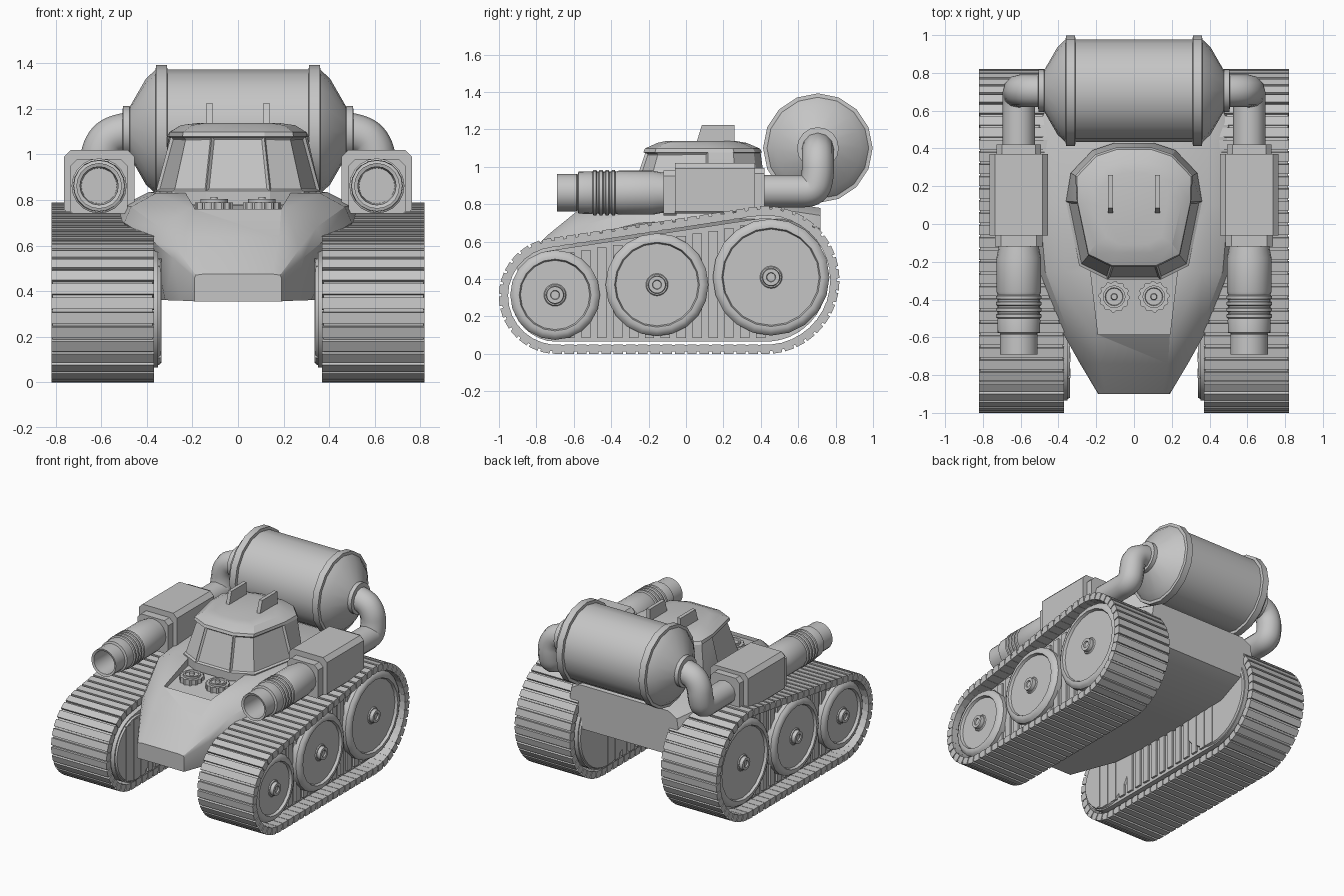
import bpy, bmesh, math
from mathutils import Vector as V

cube = bpy.data.objects.get("Cube")
if cube:
    bpy.data.objects.remove(cube, do_unlink=True)

GREY = (0.56, 0.56, 0.56, 1)
metal = bpy.data.materials.new("plain grey metal")
metal.use_nodes = True
metal.diffuse_color = GREY
for node in metal.node_tree.nodes:
    if node.type == 'BSDF_PRINCIPLED':
        node.inputs["Base Color"].default_value = GREY


def finish(name, bm, mirror=False, smooth=30):
    bmesh.ops.recalc_face_normals(bm, faces=bm.faces)
    mesh = bpy.data.meshes.new(name)
    bm.to_mesh(mesh)
    bm.free()
    ob = bpy.data.objects.new(name, mesh)
    bpy.context.collection.objects.link(ob)
    mesh.materials.append(metal)
    if mirror:
        ob.modifiers.new("mirror", 'MIRROR').use_mirror_merge = False
    bpy.ops.object.select_all(action='DESELECT')
    ob.select_set(True)
    bpy.context.view_layer.objects.active = ob
    if smooth:
        bpy.ops.object.shade_smooth_by_angle(angle=math.radians(smooth))
    return ob


def loft_into(bm, rings):
    rows = [[bm.verts.new(p) for p in ring] for ring in rings]
    n = len(rows[0])
    for a, b in zip(rows, rows[1:]):
        for i in range(n):
            j = (i + 1) % n
            bm.faces.new((a[i], a[j], b[j], b[i]))
    bm.faces.new(rows[0])
    bm.faces.new(rows[-1])


def loft(name, *parts, **options):
    bm = bmesh.new()
    for rings in parts:
        loft_into(bm, rings)
    return finish(name, bm, **options)


def turned(profile, center, axis, n):
    """Rings around an axis; the profile holds (position on axis, radius)."""
    k = "xyz".index(axis)
    rings = []
    for t, r in profile:
        ring = []
        for i in range(n):
            a = math.tau * i / n
            p = V(center)
            p[k] = t
            p[(k + 1) % 3] += r * math.cos(a)
            p[(k + 2) % 3] += r * math.sin(a)
            ring.append(p)
        rings.append(ring)
    return rings


def box(x0, x1, y0, y1, z0, z1):
    return [[(x, y0, z0), (x, y1, z0), (x, y1, z1), (x, y0, z1)] for x in (x0, x1)]


# Track outline: two circles joined by tangents
FRONT, R1 = V((-0.69, 0.31)), 0.31
REAR, R2 = V((0.425, 0.395)), 0.395


def outline(offset, count):
    d = REAR - FRONT
    a, phi = math.atan2(d.y, d.x), math.acos((R1 - R2) / d.length)
    dense = []
    for c, r, start, end in ((REAR, R2, a - phi, a + phi),
                             (FRONT, R1, a + phi, a - phi + math.tau)):
        for i in range(41):
            t = start + (end - start) * i / 40
            dense.append(c + (r - offset) * V((math.cos(t), math.sin(t))))
    dense.append(dense[0])
    lengths = [(q - p).length for p, q in zip(dense, dense[1:])]
    step, points, k, done = sum(lengths) / count, [], 0, 0
    for i in range(count):
        while done + lengths[k] < i * step:
            done += lengths[k]
            k += 1
        points.append(dense[k].lerp(dense[k + 1], (i * step - done) / lengths[k]))
    return points


def side_ring(x, points):
    return [(x, p.x, p.y) for p in points]


# Track belt (closed band) and pads
bm = bmesh.new()
N = 144
outer, inner = outline(0.014, N), outline(0.048, N)
loops = [[bm.verts.new(p) for p in side_ring(x, pts)]
         for x, pts in ((0.375, outer), (0.815, outer), (0.815, inner), (0.375, inner))]
for a, b in zip(loops, loops[1:] + loops[:1]):
    for i in range(N):
        j = (i + 1) % N
        bm.faces.new((a[i], a[j], b[j], b[i]))
finish("track_belt", bm, mirror=True)

path = outline(0, 68)
pads = []
for i, p in enumerate(path):
    t = (path[(i + 1) % len(path)] - path[i - 1]).normalized()
    inward = V((-t.y, t.x))
    corners = [p + t * s * 0.025 + inward * h for s, h in ((-1, 0), (1, 0), (1, .05), (-1, .05))]
    pads.append([side_ring(x, corners) for x in (0.37, 0.82)])
loft("track_pads", *pads, mirror=True, smooth=0)

# Ribbed core between the tracks' runs
core = outline(0.065, 90)
loft("track_core", [side_ring(x, core) for x in (0.352, 0.73)], mirror=True)
ribs = []
for i in range(15):
    y = -0.79 + i * 0.085
    near = [p.y for p in core if abs(p.x - y) < 0.04]
    ribs.append(box(0.337, 0.745, y - 0.025, y + 0.025, min(near) + 0.02, max(near) - 0.03))
loft("core_ribs", *ribs, mirror=True, smooth=0)

# Road wheels, and plain discs on the inner side
for name, y, z, r in (("front", -0.70, 0.315, 0.24), ("middle", -0.155, 0.37, 0.275),
                      ("rear", 0.455, 0.41, 0.312)):
    profile = [(0.7, r), (0.772, r), (0.788, r - 0.012), (0.797, r - 0.03), (0.797, r - 0.048),
               (0.778, r - 0.055), (0.778, 0.06), (0.785, 0.055), (0.785, 0.048),
               (0.81, 0.045), (0.81, 0.025), (0.8, 0.022)]
    loft(name + "_wheel", turned(profile, (0, y, z), 'x', 20), mirror=True)
for name, c, r in (("front", FRONT, R1), ("rear", REAR, R2)):
    disc = turned([(0.34, r - 0.08), (0.37, r - 0.065)], (0, c.x, c.y), 'x', 32)
    loft(name + "_inner_disc", disc, mirror=True)

# Hull: sections of y, then half points from bottom to deck
sections = [
    (-0.90, (0.19, 0.355), (0.19, 0.46), (0.185, 0.47), (0.15, 0.475)),
    (-0.74, (0.255, 0.358), (0.285, 0.545), (0.27, 0.585), (0.18, 0.635)),
    (-0.58, (0.32, 0.36), (0.375, 0.62), (0.345, 0.68), (0.21, 0.765)),
    (-0.25, (0.35, 0.36), (0.50, 0.70), (0.47, 0.77), (0.36, 0.83)),
    (0.10, (0.36, 0.36), (0.53, 0.72), (0.50, 0.78), (0.39, 0.835)),
    (0.52, (0.36, 0.37), (0.53, 0.72), (0.50, 0.77), (0.39, 0.81)),
    (0.72, (0.34, 0.46), (0.44, 0.67), (0.43, 0.74), (0.36, 0.78)),
]
hull = loft("hull", [[(x, y, z) for x, z in half] + [(-x, y, z) for x, z in reversed(half)]
                     for y, *half in sections], smooth=30)

# Recessed engine bay in the front deck
bay = [(-0.19, -0.585, 0.735), (0.19, -0.585, 0.735), (0.23, -0.25, 0.775), (-0.23, -0.25, 0.775)]
cutter = loft("bay_cutter", [bay, [(x, y, 1) for x, y, z in bay]], smooth=0)
cutter.hide_render = True
cut = hull.modifiers.new("bay", 'BOOLEAN')
cut.operation, cut.object, cut.solver = 'DIFFERENCE', cutter, 'EXACT'
bpy.context.view_layer.objects.active = hull
bpy.ops.object.modifier_apply(modifier="bay")
bpy.data.objects.remove(cutter, do_unlink=True)

# Toothed fans in the bay
teeth = []
for z in (0.745, 0.79):
    teeth.append([(0.105 + r * math.cos(a), -0.385 + r * math.sin(a), z)
                  for i in range(48) for a in [math.tau * i / 48]
                  for r in [0.083 if i % 4 < 2 else 0.075]])
fan_hub = turned([(0.78, 0.06), (0.805, 0.06), (0.805, 0.048), (0.794, 0.045),
                  (0.794, 0.018), (0.812, 0.015)], (0.105, -0.385, 0), 'z', 16)
loft("bay_fans", teeth, fan_hub, mirror=True)

# Cabin dome with inset windows: one in front, one wrapped around each side
half = [(0.14, -0.295), (0.29, -0.22), (0.36, 0.12), (0.335, 0.27), (0.22, 0.39), (0.10, 0.43)]
plan = half + [(-x, y) for x, y in reversed(half)]


def cabin_ring(z, side, front, back):
    """Plan outline scaled at the sides and front, and at the rear."""
    return [(x * (back if y > 0.2 else side), 0.08 + (y - 0.08) * (back if y > 0.1 else front), z)
            for x, y in plan]


bm = bmesh.new()
loft_into(bm, [cabin_ring(0.78, 1, 1, 1), cabin_ring(0.84, 1, 1, 1), cabin_ring(1.08, .82, .79, .91)])
bmesh.ops.recalc_face_normals(bm, faces=bm.faces)
panes = [(f, f.calc_center_median()) for f in bm.faces if abs(f.normal.z) < 0.7]
panes = [(f, c.x) for f, c in panes if c.z > 0.9 and c.y < 0.1]
for low, high in ((-1, -0.05), (-0.05, 0.05), (0.05, 1)):
    bmesh.ops.inset_region(bm, faces=[f for f, x in panes if low < x < high],
                           thickness=0.012, depth=-0.012, use_even_offset=True)
finish("cabin", bm, smooth=25)
loft("cabin_roof", [cabin_ring(1.072, .80, .78, .89), cabin_ring(1.078, .84, .82, .93),
                    cabin_ring(1.098, .83, .80, .90), cabin_ring(1.128, .70, .62, .70),
                    cabin_ring(1.138, .5, .5, .54)], smooth=24)

# Roof fins
fin = [(0.05, 1.11), (0.085, 1.225), (0.26, 1.225), (0.26, 1.1)]
loft("roof_fins", [[(x, y, z) for y, z in fin] for x in (0.112, 0.138)], mirror=True, smooth=0)

# Rear tank with bands and domed ends
end = [(0.31, 0.272), (0.312, 0.293), (0.36, 0.293), (0.362, 0.272), (0.405, 0.232), (0.475, 0.11),
       (0.476, 0.112), (0.505, 0.112), (0.507, 0.095)]
tank = [(-x, r) for x, r in reversed(end)] + end
loft("tank", turned(tank, (0, 0.705, 1.1), 'x', 16))

# Bent pipes from tank to guns
curve = bpy.data.curves.new("pipe_path", 'CURVE')
curve.dimensions = '3D'
curve.bevel_depth, curve.bevel_resolution, curve.resolution_u = 0.086, 4, 6
route = [(0.47, 0.705, 1.1), (0.55, 0.705, 1.09), (0.60, 0.705, 1.03), (0.61, 0.705, 0.95),
         (0.61, 0.685, 0.87), (0.61, 0.58, 0.87), (0.61, 0.40, 0.87)]
spline = curve.splines.new('NURBS')
spline.points.add(len(route) - 1)
for point, co in zip(spline.points, route):
    point.co = (*co, 1)
spline.use_endpoint_u, spline.order_u = True, 3
bent = bpy.data.objects.new("pipe_path", curve)
bpy.context.collection.objects.link(bent)
bpy.context.view_layer.update()
bm = bmesh.new()
bm.from_mesh(bent.evaluated_get(bpy.context.evaluated_depsgraph_get()).to_mesh())
bpy.data.objects.remove(bent, do_unlink=True)
finish("pipes", bm, mirror=True, smooth=40)


# Gun housings: chamfered blocks
def block(y0, y1, w, h, z, c=0.03):
    return [[(0.61 + x, y, z + k) for x, k in (
        (-w, -h + c / 3), (-w + c / 3, -h), (w - c / 3, -h), (w, -h + c / 3),
        (w, h - c), (w - c, h), (c - w, h), (-w, h - c))] for y in (y0, y1)]


loft("gun_housings", block(-0.06, 0.37, 0.155, 0.135, 0.885),
     block(-0.12, -0.05, 0.125, 0.12, 0.86), block(0.36, 0.42, 0.118, 0.115, 0.88),
     mirror=True, smooth=0)

# Gun barrels: hollow tip, ribbed sleeve
barrel = [(-0.5, 0.078), (-0.685, 0.084), (-0.69, 0.1), (-0.585, 0.1), (-0.58, 0.095),
          (-0.575, 0.112), (-0.51, 0.114)]
for i in range(4):
    y = -0.5 + i * 0.033
    barrel += [(y, 0.112), (y + 0.005, 0.121), (y + 0.02, 0.121), (y + 0.025, 0.112)]
barrel += [(-0.36, 0.118), (-0.18, 0.118), (-0.13, 0.108), (-0.05, 0.105)]
loft("gun_barrels", turned(barrel, (0.61, 0, 0.862), 'y', 20), mirror=True)
